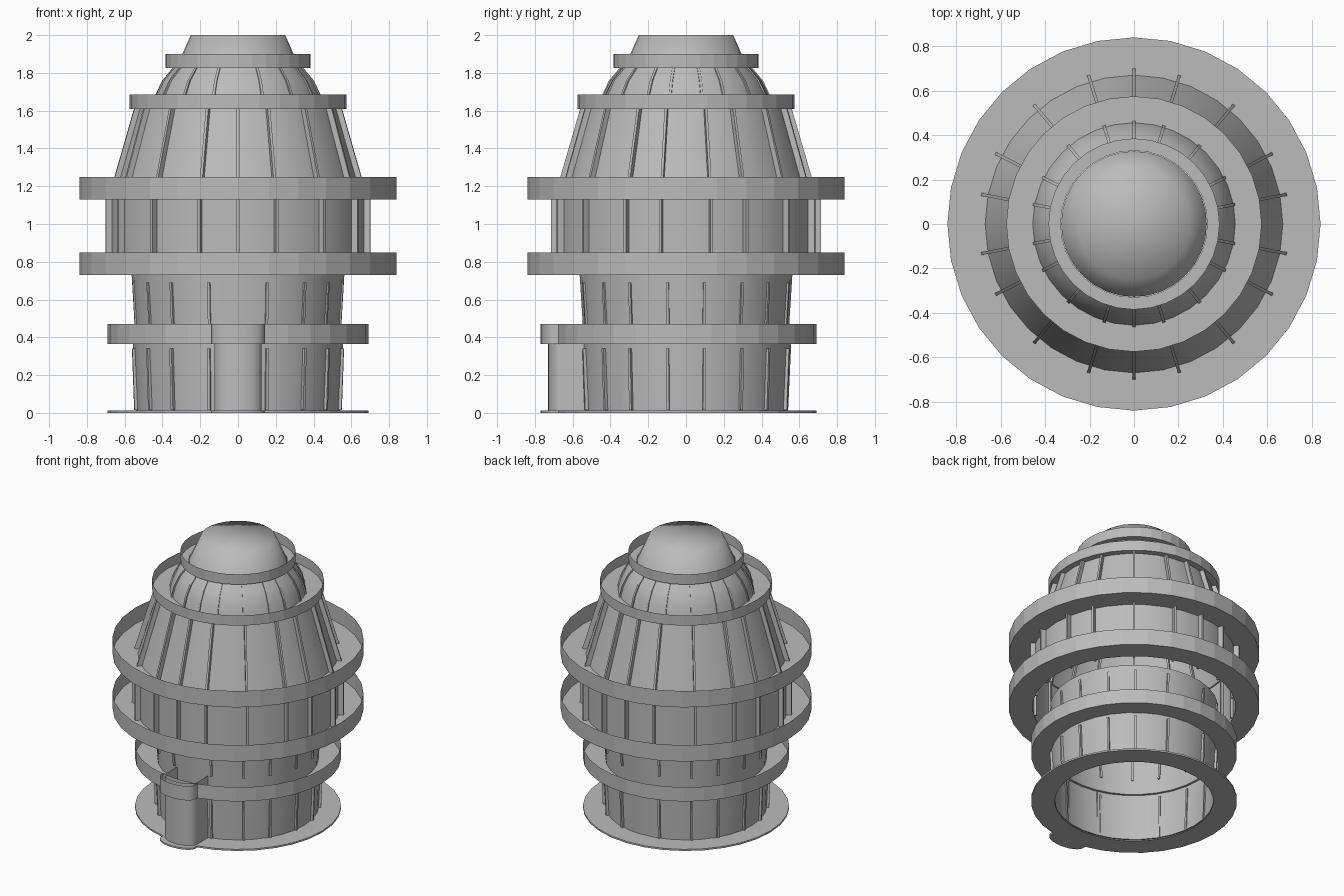
import bpy
from math import sin, cos, pi, radians

if "Cube" in bpy.data.objects:
    bpy.data.objects.remove(bpy.data.objects["Cube"])

SIDES = 32

grey = bpy.data.materials.new("plain_grey")
grey.use_nodes = True
grey.diffuse_color = (0.5, 0.5, 0.5, 1)
grey.node_tree.nodes["Principled BSDF"].inputs["Base Color"].default_value = (0.5, 0.5, 0.5, 1)


def make(name, verts, faces, smooth=False):
    mesh = bpy.data.meshes.new(name)
    mesh.from_pydata(verts, [], faces)
    mesh.materials.append(grey)
    for p in mesh.polygons:
        p.use_smooth = smooth
    obj = bpy.data.objects.new(name, mesh)
    bpy.context.collection.objects.link(obj)
    return obj


def lathe(name, profile, smooth=False, cap=False):
    """Revolve (radius, height) points about z, listed so faces point outward."""
    verts = [(r * cos(2 * pi * i / SIDES), r * sin(2 * pi * i / SIDES), z)
             for r, z in profile for i in range(SIDES)]
    faces = []
    for k in range(len(profile) - 1):
        for i in range(SIDES):
            a, b = k * SIDES + i, k * SIDES + (i + 1) % SIDES
            faces.append((a, b, b + SIDES, a + SIDES))
    if cap:
        top = len(verts)
        verts.append((0, 0, profile[-1][1]))
        start = top - SIDES
        faces += [(start + i, start + (i + 1) % SIDES, top) for i in range(SIDES)]
    return make(name, verts, faces, smooth)


def fins(name, profile, angles, inward, outward, width=0.014):
    """Upright ribs that follow a wall profile; angles run from the y axis."""
    verts, faces = [], []
    for deg in angles:
        c, s = sin(radians(deg)), cos(radians(deg))
        base = len(verts)
        for r, z in profile:
            for dr, w in ((-inward, -1), (outward, -1), (outward, 1), (-inward, 1)):
                t = w * width / 2
                verts.append(((r + dr) * c - t * s, (r + dr) * s + t * c, z))
        for k in range(len(profile) - 1):
            o = base + 4 * k
            for j in range(4):
                n = (j + 1) % 4
                faces.append((o + j, o + n, o + n + 4, o + j + 4))
        faces.append((base + 3, base + 2, base + 1, base))
        faces.append(tuple(len(verts) - 4 + j for j in range(4)))
    make(name, verts, faces)


def mirrored(quarter):
    half = quarter + [180 - a for a in quarter]
    return sorted({a % 360 for a in half + [-a for a in half]})


def bay_outline(half_width, back, front):
    """Plan of the front bay: straight cheeks and a gently rounded nose."""
    depth = 0.07
    nose = [(half_width * cos(pi * i / 12), front + depth - depth * sin(pi * i / 12))
            for i in range(13)]
    return [(half_width, back)] + nose + [(-half_width, back)]


def bay_wall(name, outline, z0, z1):
    n = len(outline)
    verts = [(x, y, z) for z in (z0, z1) for x, y in outline]
    make(name, verts, [(i + 1, i, i + n, i + 1 + n) for i in range(n - 1)], True)


def bay_floor(name, outline, z):
    make(name, [(x, y, z) for x, y in outline], [tuple(reversed(range(len(outline))))])


lower_angles = mirrored([16, 39, 58, 80])
upper_angles = mirrored([0, 17, 40, 63, 79])

# Base plate
lathe("base_plate", [(0.53, 0), (0.69, 0), (0.69, 0.012), (0.53, 0.012)])

# Balconies: floor ring with a thin upright parapet
for name, inner, outer, z0, z1 in (
        ("first_balcony", 0.54, 0.69, 0.365, 0.47),
        ("second_balcony", 0.68, 0.84, 0.73, 0.85),
        ("third_balcony", 0.67, 0.84, 1.13, 1.25),
        ("fourth_balcony", 0.455, 0.575, 1.61, 1.685),
        ("top_balcony", 0.33, 0.385, 1.825, 1.9)):
    lathe(name, [(inner, z0), (outer, z0), (outer, z1)])

# Tier walls
tier_four = [(0.67, 1.13), (0.53, 1.61)]
dome_tier = [(0.456, 1.61), (0.437, 1.685), (0.4, 1.76), (0.345, 1.825)]
lathe("first_wall", [(0.54, 0.0), (0.557, 0.365)], True)
lathe("second_wall", [(0.54, 0.365), (0.563, 0.73)], True)
lathe("third_wall", [(0.68, 0.73), (0.68, 1.13)], True)
lathe("fourth_wall", tier_four, True)
lathe("dome_wall", dome_tier, True)
lathe("dome_cap", [(0.328, 1.825), (0.25, 2.0)], True, cap=True)

# Ribs on every tier
fins("first_ribs", [(0.545, 0.015), (0.557, 0.34)], lower_angles, 0.012, 0.012)
fins("second_ribs", [(0.547, 0.47), (0.56, 0.69)], lower_angles, 0.012, 0.008)
fins("third_ribs", [(0.68, 0.73), (0.68, 1.13)], upper_angles, 0.02, 0.034)
fins("fourth_ribs", tier_four, upper_angles, 0.02, 0.03)
fins("dome_ribs", dome_tier, upper_angles, 0.01, 0.007)

# Rounded entrance bay at the front
wide = bay_outline(0.14, -0.66, -0.77)
bay_wall("entrance_wall", bay_outline(0.125, -0.53, -0.73), 0, 0.47)
bay_wall("entrance_parapet", wide, 0.365, 0.47)
bay_floor("entrance_floor", wide, 0.365)
bay_floor("entrance_step", wide, 0.012)
bay_floor("entrance_base", wide, 0)
bay_wall("entrance_step_edge", wide, 0, 0.012)
